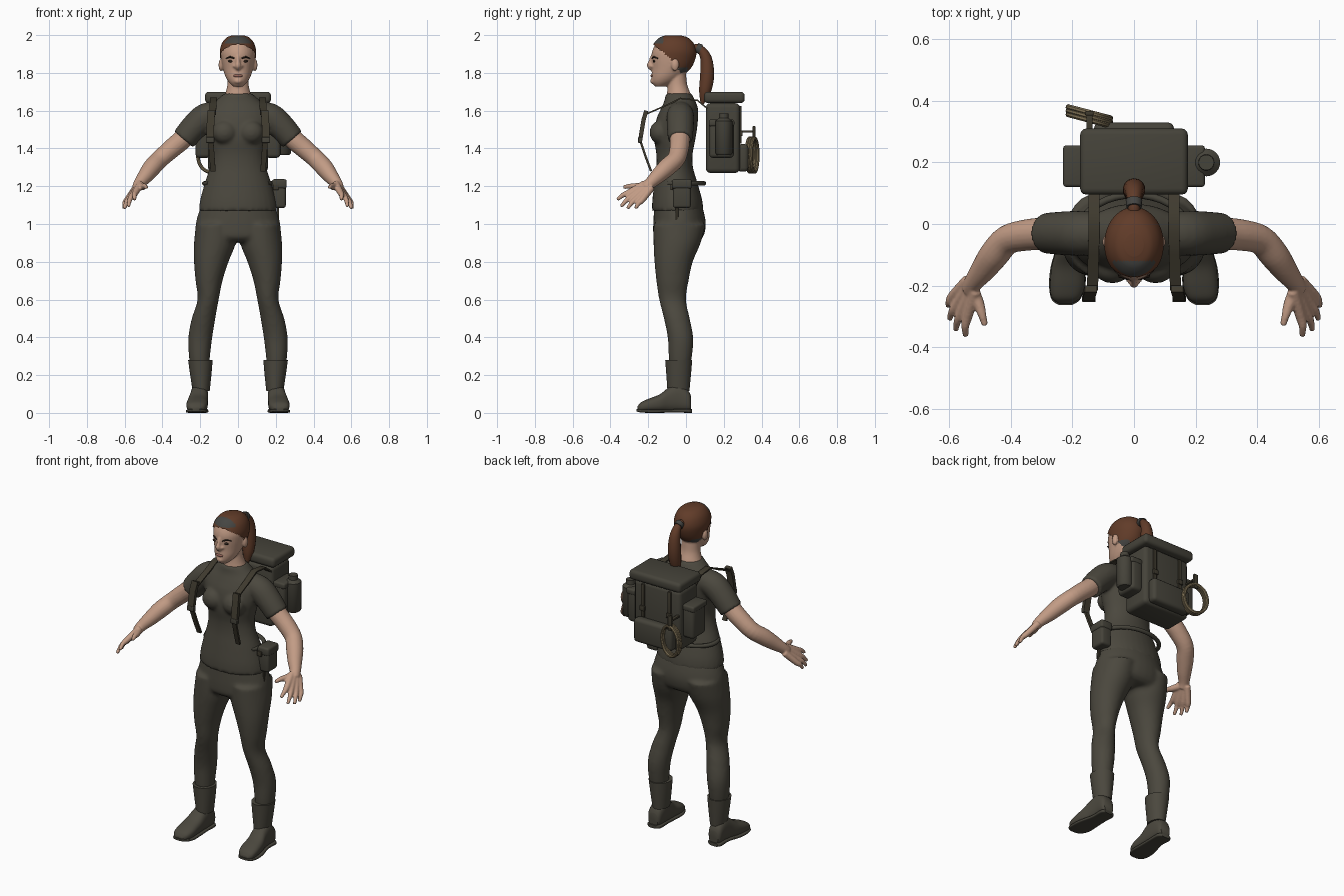
import bpy, bmesh, math
from mathutils import Vector, Matrix

cube = bpy.data.objects.get("Cube")
if cube:
    bpy.data.objects.remove(cube, do_unlink=True)


def material(name, *rgb):
    m = bpy.data.materials.new(name)
    m.use_nodes = True
    m.diffuse_color = (*rgb, 1)
    m.node_tree.nodes["Principled BSDF"].inputs["Base Color"].default_value = (*rgb, 1)
    return m


CLOTH = material("olive cloth", .07, .064, .048)
PACK = material("pack canvas", .06, .056, .042)
SKIN = material("skin", .54, .33, .235)
HAIR = material("auburn hair", .12, .045, .022)
GREY = material("grey hair", .06, .06, .055)
STRAP = material("strap webbing", .05, .043, .028)
ROPE = material("tan rope", .2, .155, .085)
DARK = material("dark brown", .03, .018, .012)
LIP = material("lips", .3, .13, .1)


def spline(keys, steps=5):
    """Smooth the values between key tuples."""
    out = []
    for i in range(len(keys) - 1):
        p = [keys[max(i - 1, 0)], keys[i], keys[i + 1], keys[min(i + 2, len(keys) - 1)]]
        for s in range(steps):
            t = s / steps
            out.append([.5 * (2*b + (c-a)*t + (2*a - 5*b + 4*c - d)*t*t + (3*b - a - 3*c + d)*t**3)
                        for a, b, c, d in zip(*p)])
    return out + [list(keys[-1])]


def skin(bm, rings, closed=False):
    rows = [[bm.verts.new(v) for v in r] for r in rings]
    n = len(rows[0])
    for i in range(len(rows) - (0 if closed else 1)):
        a, b = rows[i], rows[(i + 1) % len(rows)]
        for j in range(n):
            bm.faces.new((a[j], a[(j + 1) % n], b[(j + 1) % n], b[j]))
    if not closed:
        bm.faces.new(rows[0])
        bm.faces.new(rows[-1])


def loft(bm, keys, axis="z", sides=32, power=1.0):
    """Keys are (position, x0, x1, low, high) along z or y."""
    rings = []
    for t, x0, x1, b0, b1 in spline(keys):
        ring = []
        for k in range(sides):
            c, s = math.cos(math.tau * k / sides), math.sin(math.tau * k / sides)
            x = (x0 + x1) / 2 + (x1 - x0) / 2 * math.copysign(abs(c) ** power, c)
            b = (b0 + b1) / 2 + (b1 - b0) / 2 * math.copysign(abs(s) ** power, s)
            ring.append((x, b, t) if axis == "z" else (x, t, b))
        rings.append(ring)
    skin(bm, rings)


def even(keys):
    """Symmetric rings: (z, half width, front, back)."""
    return [(z, -h, h, f, b) for z, h, f, b in keys]


def tube(bm, keys, sides=14, steps=4, closed=False):
    """Keys are (x, y, z, radius)."""
    pts = spline(keys, steps) if steps > 1 else keys
    pos = [Vector(p[:3]) for p in pts]
    n, last, rings = None, len(pos) - 1, []
    for i, p in enumerate(pos):
        nxt, prv = ((i + 1) % (last + 1), i - 1) if closed else (min(i + 1, last), max(i - 1, 0))
        t = (pos[nxt] - pos[prv]).normalized()
        n = t.orthogonal() if n is None else n - t * n.dot(t)
        n.normalize()
        m = t.cross(n)
        rings.append([p + (n * math.cos(a) + m * math.sin(a)) * pts[i][3]
                      for a in (math.tau * k / sides for k in range(sides))])
    skin(bm, rings, closed)


def ball(bm, centre, size):
    bmesh.ops.create_uvsphere(bm, u_segments=20, v_segments=12, radius=1,
                              matrix=Matrix.Translation(centre) @ Matrix.Diagonal((*size, 1)))


def finish(name, bm, *mats, voxel=0, relax=3, mirror=False, rule=None):
    bmesh.ops.recalc_face_normals(bm, faces=bm.faces)
    me = bpy.data.meshes.new(name)
    if rule:
        for f in bm.faces:
            f.material_index = rule(f.calc_center_median())
    bm.to_mesh(me)
    bm.free()
    ob = bpy.data.objects.new(name, me)
    bpy.context.collection.objects.link(ob)
    for m in mats:
        me.materials.append(m)
    me.polygons.foreach_set("use_smooth", [True] * len(me.polygons))
    if not voxel:
        me.set_sharp_from_angle(angle=math.radians(42))
    if mirror:
        ob.modifiers.new("mirror", "MIRROR").use_mirror_merge = False
    if voxel:
        r = ob.modifiers.new("fuse", "REMESH")
        r.mode, r.voxel_size, r.use_smooth_shade = "VOXEL", voxel, True
        s = ob.modifiers.new("relax", "SMOOTH")
        s.factor, s.iterations = .5, relax
    return ob


def box(name, centre, size, mat, bevel=.012, mirror=False):
    bm = bmesh.new()
    bmesh.ops.create_cube(bm, size=1, matrix=Matrix.Translation(centre) @ Matrix.Diagonal((*size, 1)))
    bmesh.ops.bevel(bm, geom=bm.edges[:], offset=bevel, segments=3, profile=.5, affect="EDGES")
    return finish(name, bm, mat, mirror=mirror)


def ribbon(name, path, half, thick, mat):
    """Flat webbing through (x, y, z) points, mirrored to both sides."""
    bm, rings = bmesh.new(), []
    pos = [Vector(p) for p in path]
    for i, p in enumerate(pos):
        t = pos[min(i + 1, len(pos) - 1)] - pos[max(i - 1, 0)]
        n = Vector((0, -t.z, t.y)).normalized() * thick
        w = Vector((half, 0, 0))
        rings.append([p + w + n, p - w + n, p - w - n, p + w - n])
    skin(bm, rings)
    return finish(name, bm, mat, mirror=True)


# Shirt: torso, bust and sleeves fused
bm = bmesh.new()
loft(bm, even([(1.07, .208, -.18, .092), (1.13, .2, -.178, .085), (1.22, .175, -.167, .06),
               (1.3, .15, -.157, .037), (1.37, .142, -.157, .035), (1.44, .155, -.168, .048),
               (1.5, .17, -.167, .058), (1.56, .172, -.155, .064), (1.61, .16, -.133, .064),
               (1.65, .12, -.115, .05), (1.69, .075, -.108, .03)]))
for s in (1, -1):
    ball(bm, (s * .07, -.138, 1.485), (.066, .055, .062))
    tube(bm, [(s * .09, -.03, 1.585, .066), (s * .17, -.03, 1.567, .073),
              (s * .23, -.03, 1.515, .071), (s * .288, -.03, 1.448, .066)], sides=24)
finish("shirt", bm, CLOTH, voxel=.01)

# Trousers: pelvis and legs fused
bm = bmesh.new()
loft(bm, even([(1.1, .195, -.168, .085), (1.03, .218, -.172, .102), (.98, .226, -.174, .104),
               (.93, .226, -.17, .09), (.905, .2, -.14, .06)]))
for s in (1, -1):
    loft(bm, [(z, s * a, s * b, f, k) for z, a, b, f, k in (
        (1.0, .01, .222, -.172, .104), (.9, .012, .233, -.172, .078), (.8, .05, .233, -.167, .036),
        (.7, .082, .225, -.157, .014), (.6, .102, .214, -.142, .0), (.5, .12, .245, -.117, .02),
        (.4, .136, .263, -.097, .038), (.3, .148, .26, -.092, .032), (.2, .155, .246, -.085, .014),
        (.1, .16, .24, -.08, .01))])
finish("trousers", bm, CLOTH, voxel=.012)

# Boots: gaiter, shoe and sole
bm = bmesh.new()
loft(bm, [(.115, .15, .24, -.098, .018), (.2, .141, .253, -.104, .026), (.28, .134, .264, -.11, .033)])
finish("boot_shaft", bm, CLOTH, mirror=True)
bm = bmesh.new()
loft(bm, [(.026, .175, .235, .01, .09), (.01, .163, .247, .006, .12), (-.04, .158, .25, .005, .155),
          (-.09, .158, .256, .005, .135), (-.14, .16, .268, .005, .098), (-.2, .161, .273, .005, .074),
          (-.24, .175, .267, .006, .055), (-.258, .2, .245, .012, .032)], axis="y", power=.8)
finish("boot_foot", bm, CLOTH, mirror=True)
bm = bmesh.new()
loft(bm, [(.031, .18, .235, 0, .02), (.01, .16, .25, 0, .022), (-.06, .16, .25, .002, .02),
          (-.14, .158, .271, 0, .018), (-.2, .158, .276, 0, .018), (-.245, .175, .268, .003, .02),
          (-.263, .2, .245, .008, .02)], axis="y", power=.45)
finish("boot_sole", bm, PACK, mirror=True)

# Arms with hands
bm = bmesh.new()
tube(bm, [(.22, -.03, 1.53, .05), (.29, -.032, 1.452, .053), (.35, -.036, 1.4, .051),
          (.412, -.052, 1.345, .048), (.455, -.1, 1.3, .048), (.49, -.148, 1.255, .041),
          (.522, -.19, 1.215, .031), (.535, -.215, 1.19, .027)], sides=20)
wrist, knuckle = Vector((.528, -.2, 1.203)), Vector((.565, -.268, 1.146))
spread = Vector((.045, .07, -.04))
tips = [(.547, -.364, 1.128), (.58, -.345, 1.092), (.6, -.31, 1.082), (.604, -.268, 1.082)]
for i, tip in enumerate(tips):
    k = knuckle + spread * (i / 3 - .5)
    a, b = wrist + spread * (i / 3 - .5) * .5, k.lerp(Vector(tip), .5) + Vector((.004, 0, .006))
    tube(bm, [(*a, .02), (*k, .017), (*b, .013), (*tip, .009)], sides=12)
tube(bm, [(.528, -.205, 1.2, .022), (.505, -.26, 1.198, .019), (.494, -.295, 1.2, .014),
          (.484, -.33, 1.195, .01)], sides=12)
finish("arm", bm, SKIN, voxel=.0055, relax=2, mirror=True)

# Head, neck, nose and ears fused
head = [(1.728, .025, -.165, -.11), (1.75, .048, -.181, -.06), (1.78, .066, -.183, -.02),
        (1.82, .079, -.18, .02), (1.87, .088, -.182, .042), (1.91, .09, -.18, .045),
        (1.95, .078, -.163, .03), (1.978, .054, -.135, 0), (1.99, .025, -.1, -.04)]
bm = bmesh.new()
loft(bm, even(head))
loft(bm, even([(1.64, .09, -.11, .04), (1.69, .068, -.101, .024), (1.74, .056, -.096, .006),
               (1.8, .055, -.09, .0)]))
tube(bm, [(0, -.178, 1.89, .009), (0, -.188, 1.86, .011), (0, -.193, 1.838, .015), (0, -.18, 1.82, .011)])
for s in (1, -1):
    ball(bm, (s * .016, -.18, 1.835), (.011, .012, .009))
    ball(bm, (s * .09, -.058, 1.842), (.013, .02, .033))
ball(bm, (0, -.176, 1.757), (.022, .013, .015))
finish("head", bm, SKIN, voxel=.006, relax=2)

# Facial features
bm = bmesh.new()
ball(bm, (.038, -.169, 1.862), (.015, .007, .0065))
finish("eye", bm, DARK, mirror=True)
bm = bmesh.new()
tube(bm, [(.018, -.179, 1.876, .004), (.04, -.17, 1.884, .005), (.063, -.149, 1.877, .003)], sides=8)
finish("eyebrow", bm, DARK, mirror=True)
bm = bmesh.new()
ball(bm, (0, -.18, 1.785), (.025, .008, .008))
finish("mouth", bm, LIP)

# Hair cap cut along the hairline, with grey streaks
bm = bmesh.new()
loft(bm, even([(z + .009, h + .006, f - .005, b + .009) for z, h, f, b in head]), sides=64)
bmesh.ops.subdivide_edges(bm, edges=[e for e in bm.edges if abs(e.verts[0].co.z - e.verts[1].co.z) > .001],
                          cuts=1)


def is_face(p):
    slope = 1.25 if p.z > 1.88 else .7
    return p.z < 1.95 and p.y < -.085 - (p.z - 1.88) * slope or p.z < 1.77


bmesh.ops.delete(bm, geom=[f for f in bm.faces if is_face(f.calc_center_median())], context="FACES")
finish("hair", bm, HAIR, GREY,
       rule=lambda p: int((p.z > 1.955 and p.y < -.12) or (p.z < 1.83 and p.y < .01)))
bm = bmesh.new()
tube(bm, [(0, .035, 1.93, .02), (0, .07, 1.93, .02), (0, .105, 1.88, .03), (0, .112, 1.79, .037),
          (0, .1, 1.7, .031), (0, .085, 1.635, .008)])
finish("ponytail", bm, HAIR)
bm = bmesh.new()
tube(bm, [(0, .055, 1.936, .025), (0, .078, 1.924, .027)], steps=1)
finish("hair_tie", bm, GREY)

# Backpack
box("pack_body", (0, .195, 1.455), (.315, .18, .37), PACK, .025)
box("pack_lid", (0, .203, 1.67), (.35, .215, .06), PACK, .02)
box("pack_back_pocket", (0, .3, 1.35), (.26, .06, .145), PACK, .02)
box("pack_side_pocket", (.185, .188, 1.45), (.08, .13, .2), PACK, .02, mirror=True)
box("pack_side_flap", (.188, .188, 1.535), (.085, .135, .035), PACK, .01, mirror=True)
box("pack_strap", (.09, .287, 1.525), (.022, .012, .2), STRAP, .003, mirror=True)
box("pack_buckle", (.09, .292, 1.48), (.034, .016, .03), STRAP, .004, mirror=True)
bm = bmesh.new()
tube(bm, [(.235, .2, 1.365, .036), (.235, .2, 1.375, .045), (.235, .2, 1.545, .045),
          (.235, .2, 1.56, .026), (.235, .2, 1.585, .025)], sides=24, steps=1)
finish("bottle", bm, PACK)

# Rope coil hanging on the pack
bm = bmesh.new()
for off in (-.012, .0, .012):
    tube(bm, [(-.145 + .068 * math.cos(a), .35 + off - .018 * math.cos(a), 1.365 + .09 * math.sin(a), .0095)
              for a in (math.tau * k / 28 for k in range(28))], sides=8, steps=1, closed=True)
finish("rope_coil", bm, ROPE)
box("rope_hanger", (-.145, .36, 1.475), (.028, .014, .09), STRAP, .004)
box("rope_hanger_link", (-.145, .32, 1.49), (.02, .08, .012), STRAP, .003)

# Shoulder harness
ribbon("shoulder_strap", [(.13, .115, 1.61), (.13, .06, 1.655), (.13, -.03, 1.665), (.132, -.1, 1.63),
                          (.135, -.215, 1.58)], .018, .004, STRAP)
ribbon("chest_strap", [(.14, -.21, 1.6), (.145, -.225, 1.55), (.148, -.243, 1.44)], .02, .011, STRAP)
ribbon("lower_strap", [(.145, -.245, 1.45), (.138, -.215, 1.36), (.132, -.185, 1.28)], .014, .006, STRAP)
box("strap_buckle", (.147, -.243, 1.445), (.045, .022, .03), PACK, .004, mirror=True)

# Hip belt and pouch
bm = bmesh.new()
tube(bm, [(.178 * math.cos(a), -.03 + .125 * math.sin(a), 1.215, .012)
          for a in (math.radians(d) for d in range(-30, 211, 10))], sides=10, steps=1)
finish("hip_belt", bm, PACK)
box("hip_pouch", (.218, -.022, 1.155), (.07, .095, .14), PACK, .014)
box("hip_pouch_flap", (.219, -.022, 1.212), (.078, .105, .05), PACK, .012)
box("hip_pouch_clip", (.2, -.076, 1.195), (.03, .012, .03), STRAP, .003)
box("hip_pouch_tie", (.212, -.048, 1.055), (.01, .014, .08), STRAP, .002)
